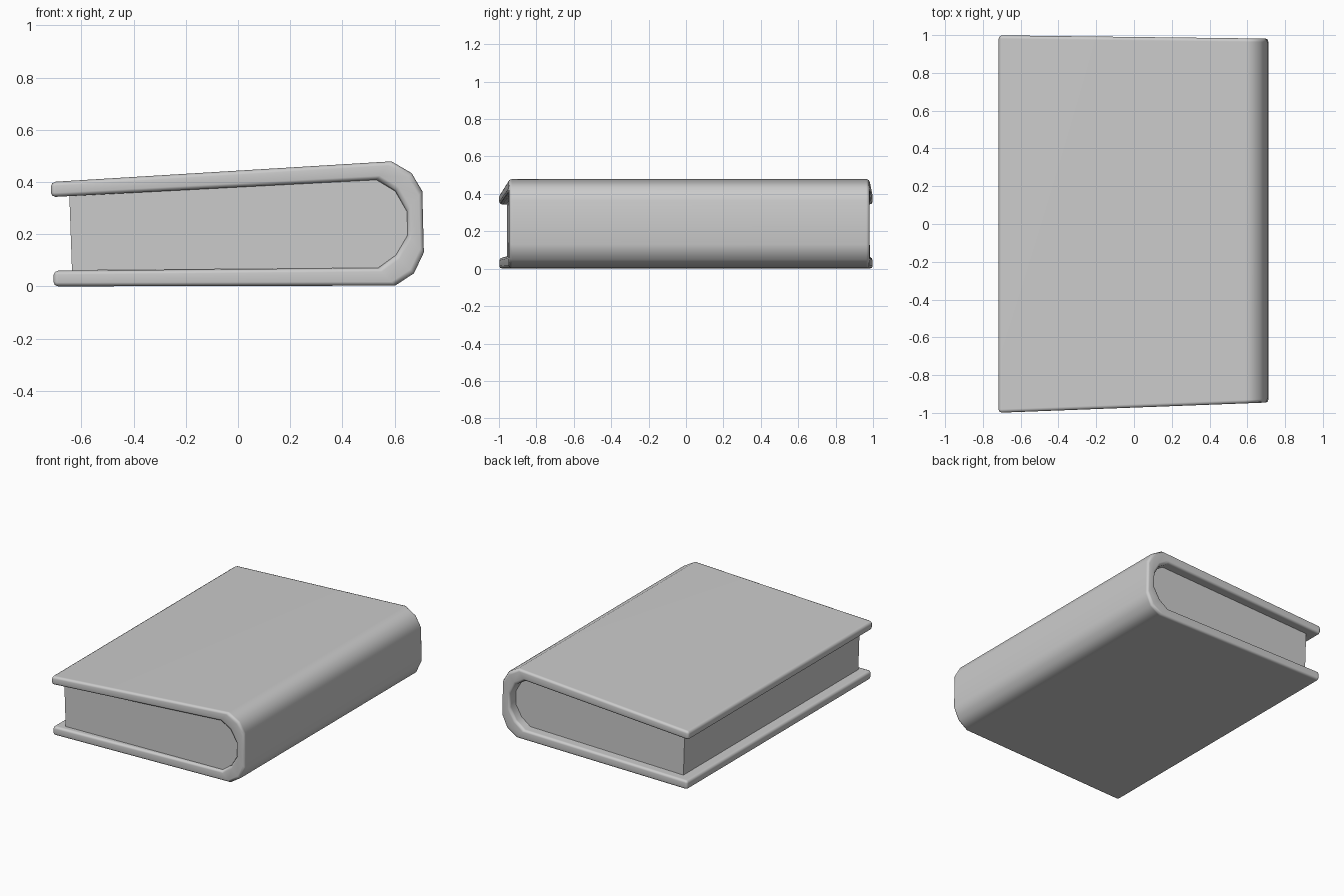
import bpy

if "Cube" in bpy.data.objects:
    bpy.data.objects.remove(bpy.data.objects["Cube"])

# Cross-section (x, z), running from the top cover edge round the spine to the bottom edge
OUTER = [(-0.717, 0.400), (0.588, 0.479), (0.665, 0.434), (0.706, 0.365),
         (0.712, 0.130), (0.674, 0.050), (0.602, 0.003), (-0.707, 0.000)]
INNER = [(-0.717, 0.342), (0.530, 0.408), (0.602, 0.365), (0.647, 0.287),
         (0.650, 0.197), (0.605, 0.120), (0.537, 0.071), (-0.707, 0.060)]


def front_y(x):
    # front edge tapers slightly towards the spine
    return -0.972 + 0.038 * x


def back_y(x):
    return 0.990 - 0.012 * x


def make_object(name, verts, faces):
    mesh = bpy.data.meshes.new(name)
    mesh.from_pydata(verts, [], faces)
    obj = bpy.data.objects.new(name, mesh)
    bpy.context.collection.objects.link(obj)
    bpy.ops.object.select_all(action='DESELECT')
    obj.select_set(True)
    bpy.context.view_layer.objects.active = obj
    bpy.ops.object.mode_set(mode='EDIT')
    bpy.ops.mesh.select_all(action='SELECT')
    bpy.ops.mesh.normals_make_consistent(inside=False)
    bpy.ops.object.mode_set(mode='OBJECT')
    return obj


# Cover: a wrapped board made of four-sided rings
verts, faces = [], []
for (ox, oz), (ix, iz) in zip(OUTER, INNER):
    verts += [(ox, front_y(ox), oz), (ox, back_y(ox), oz),
              (ix, back_y(ix), iz), (ix, front_y(ix), iz)]
n = len(OUTER)
for i in range(n - 1):
    a, b = 4 * i, 4 * (i + 1)
    for k in range(4):
        m = (k + 1) % 4
        faces.append((a + k, b + k, b + m, a + m))
faces += [(0, 1, 2, 3), tuple(4 * (n - 1) + k for k in (3, 2, 1, 0))]
cover = make_object("cover", verts, faces)
cover.data.shade_smooth()

# Chamfered rim, with the wide faces kept flat in shading
bevel = cover.modifiers.new("rim_bevel", 'BEVEL')
bevel.width = 0.018
bevel.segments = 2
bevel.limit_method = 'ANGLE'
bevel.angle_limit = 1.05
cover.modifiers.new("weighted_normals", 'WEIGHTED_NORMAL')

# Pages: a block filling the inside of the cover, set back from the open edges
section = [(-0.646, 0.346)] + INNER[1:-1] + [(-0.636, 0.061)]
m = len(section)
front = [(x, -0.943 + 0.02 * x, z) for x, z in section]
back = [(x, 0.925 - 0.018 * x, z) for x, z in section]
faces = [tuple(range(m)), tuple(range(2 * m - 1, m - 1, -1))]
faces += [(i, (i + 1) % m, m + (i + 1) % m, m + i) for i in range(m)]
pages = make_object("pages", front + back, faces)
bpy.ops.object.shade_smooth_by_angle(angle=0.7)
